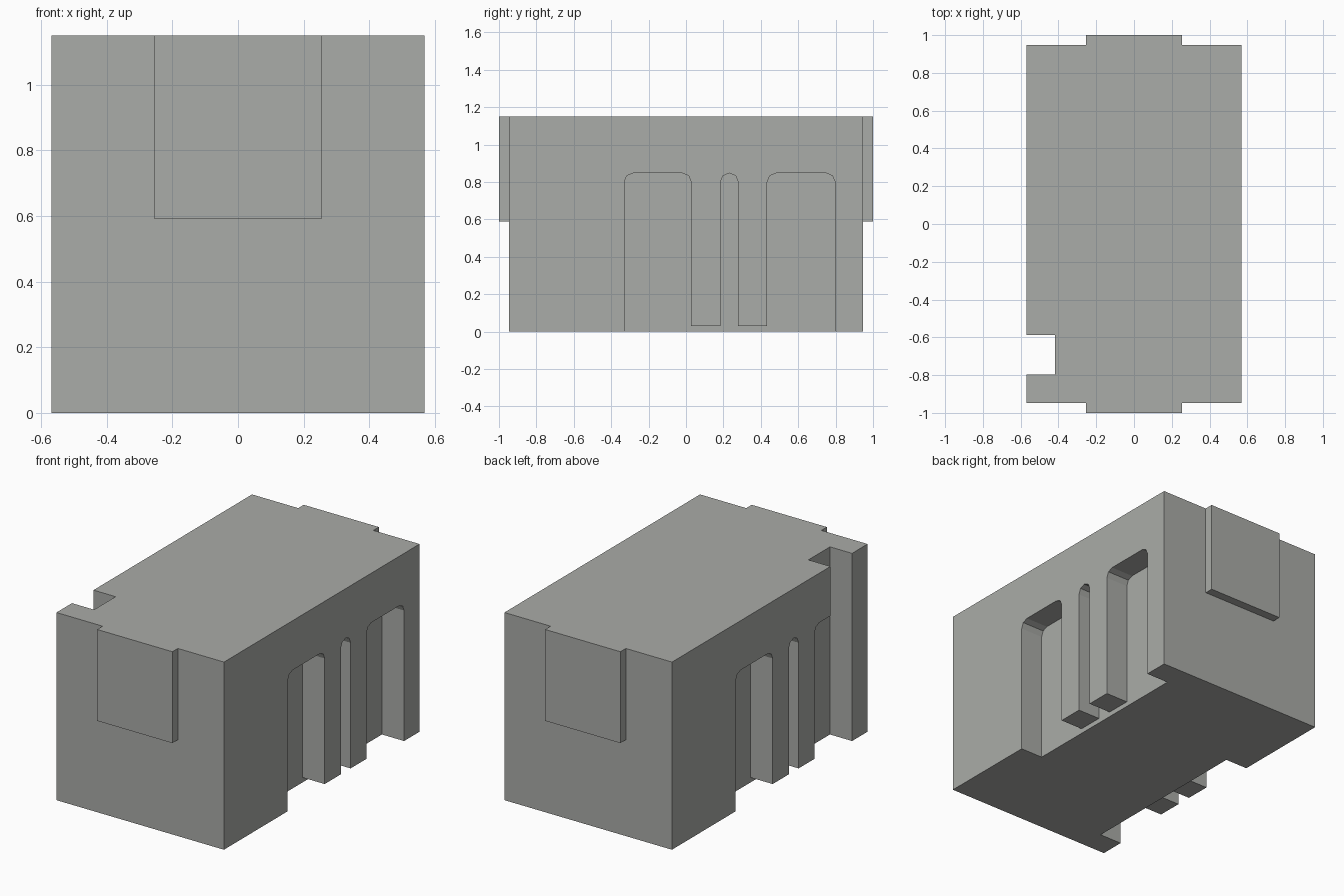
import bpy, bmesh, math

cube = bpy.data.objects.get("Cube")
if cube:
    bpy.data.objects.remove(cube, do_unlink=True)

# Overall sizes
HALF_X, HALF_Y, HEIGHT = 0.568, 0.947, 1.15
RECESS_X = 0.418            # inner wall of the side recesses
ARCH_TOP, ARCH_R = 0.847, 0.047
PILLAR_BASE = 0.03
PANEL_HALF, PANEL_BASE = 0.255, 0.59

grey = bpy.data.materials.new("warm grey")
grey.use_nodes = True
colour = (0.402, 0.412, 0.392, 1.0)
grey.diffuse_color = colour
grey.node_tree.nodes["Principled BSDF"].inputs["Base Color"].default_value = colour


def box(name, lo, hi):
    bm = bmesh.new()
    bmesh.ops.create_cube(bm, size=1)
    for v in bm.verts:
        v.co = [lo[i] if v.co[i] < 0 else hi[i] for i in range(3)]
    mesh = bpy.data.meshes.new(name)
    bm.to_mesh(mesh)
    bm.free()
    mesh.materials.append(grey)
    obj = bpy.data.objects.new(name, mesh)
    bpy.context.collection.objects.link(obj)
    return obj


def arch(y0, y1):
    """Outline of a round-cornered arch head, from y0 to y1."""
    pts = []
    for cy, start in ((y0 + ARCH_R, 180), (y1 - ARCH_R, 90)):
        for k in range(3):
            a = math.radians(start - 45 * k)
            p = (cy + ARCH_R * math.cos(a), ARCH_TOP - ARCH_R + ARCH_R * math.sin(a))
            if not pts or math.dist(p, pts[-1]) > 0.003:
                pts.append(p)
    return pts


def recess_cutter(name, side, full_height_slot):
    """Three arched bays divided by two pillars, open at the bottom."""
    outline = [(-0.33, -0.1)] + arch(-0.33, 0.028) + [(0.028, PILLAR_BASE), (0.184, PILLAR_BASE)]
    outline += arch(0.184, 0.279) + [(0.279, PILLAR_BASE), (0.434, PILLAR_BASE)]
    last = arch(0.434, 0.797)
    if full_height_slot:
        last = last[:3] + [(0.588, ARCH_TOP), (0.588, HEIGHT + 0.1), (0.797, HEIGHT + 0.1)]
    outline += last + [(0.797, -0.1)]

    bm = bmesh.new()
    face = bm.faces.new([bm.verts.new((side * RECESS_X, side * y, z)) for y, z in outline])
    ext = bmesh.ops.extrude_face_region(bm, geom=[face])
    moved = [v for v in ext["geom"] if isinstance(v, bmesh.types.BMVert)]
    bmesh.ops.translate(bm, verts=moved, vec=(side * 0.3, 0, 0))
    bmesh.ops.recalc_face_normals(bm, faces=bm.faces)
    mesh = bpy.data.meshes.new(name)
    bm.to_mesh(mesh)
    bm.free()
    mesh.materials.append(grey)
    obj = bpy.data.objects.new(name, mesh)
    bpy.context.collection.objects.link(obj)
    obj.hide_render = True
    return obj


# Main block with a recess in each side, the second turned half round
body = box("body", (-HALF_X, -HALF_Y, 0), (HALF_X, HALF_Y, HEIGHT))
cutters = [recess_cutter("left_recess_cutter", 1, False),
           recess_cutter("right_recess_cutter", -1, True)]
for cutter in cutters:
    mod = body.modifiers.new(cutter.name, "BOOLEAN")
    mod.operation = "DIFFERENCE"
    mod.solver = "EXACT"
    mod.object = cutter

# Bake the cuts and discard the cutters
bpy.context.view_layer.update()
depsgraph = bpy.context.evaluated_depsgraph_get()
cut_mesh = bpy.data.meshes.new_from_object(body.evaluated_get(depsgraph))
body.modifiers.clear()
body.data = cut_mesh
for cutter in cutters:
    bpy.data.objects.remove(cutter, do_unlink=True)

# Raised end panels, flush with the top
box("front_panel", (-PANEL_HALF, -1, PANEL_BASE), (PANEL_HALF, -HALF_Y, HEIGHT))
box("back_panel", (-PANEL_HALF, HALF_Y, PANEL_BASE), (PANEL_HALF, 1, HEIGHT))
